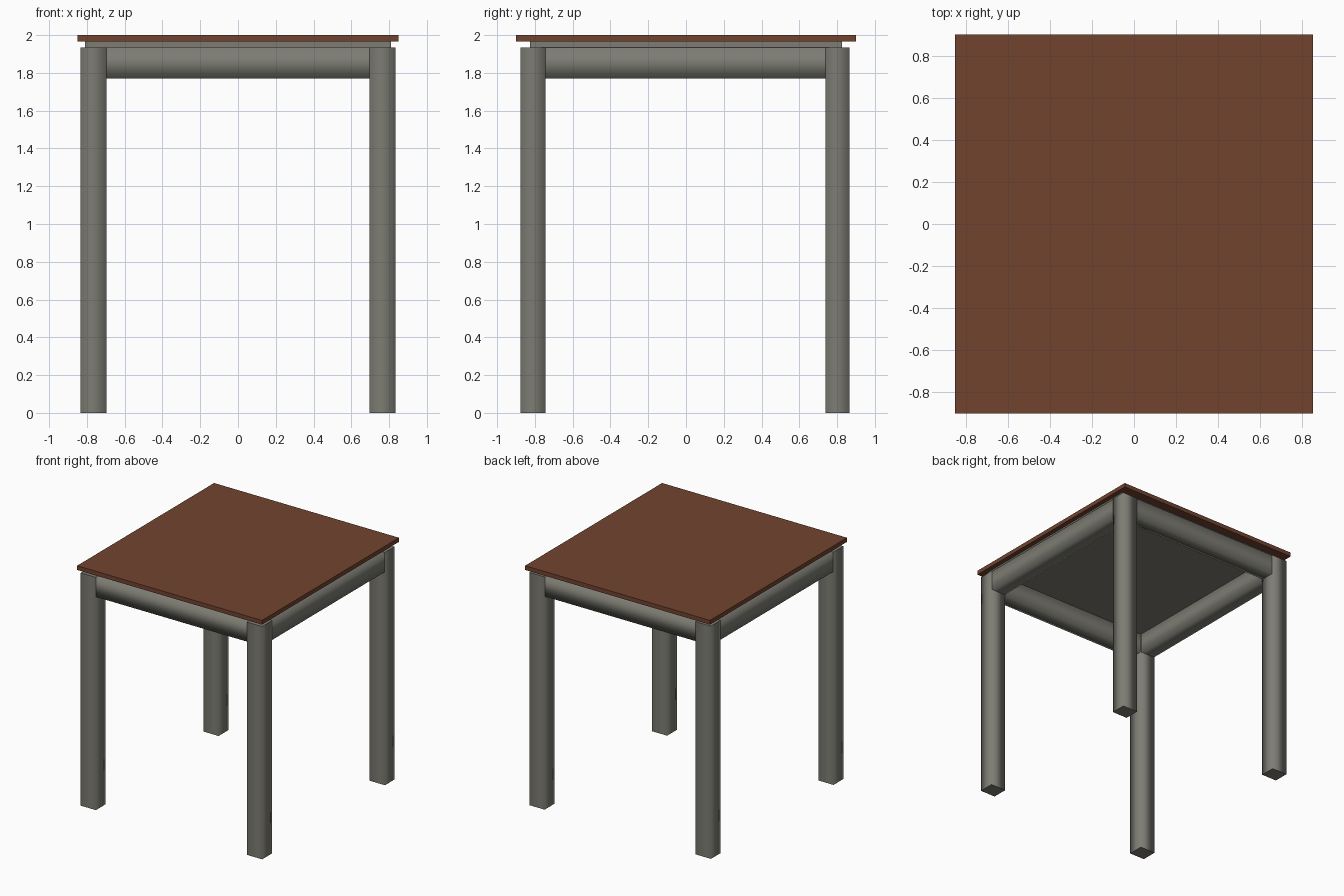
import bpy, bmesh
from mathutils import Vector

if "Cube" in bpy.data.objects:
    bpy.data.objects.remove(bpy.data.objects["Cube"])


def material(name, rgb):
    m = bpy.data.materials.new(name)
    m.diffuse_color = (*rgb, 1)
    m.use_nodes = True
    m.node_tree.nodes["Principled BSDF"].inputs["Base Color"].default_value = m.diffuse_color
    return m


BROWN = material("brown wood", (0.165, 0.057, 0.028))
GREY = material("warm grey", (0.205, 0.202, 0.172))


def box(name, lo, hi, mat, smooth_axis=None):
    """Box from corner to corner; faces around smooth_axis are smooth, caps stay flat."""
    lo, hi = Vector(lo), Vector(hi)
    bm = bmesh.new()
    bmesh.ops.create_cube(bm, size=1)
    for v in bm.verts:
        v.co = [(lo[i] + hi[i]) / 2 + v.co[i] * (hi[i] - lo[i]) for i in range(3)]
    bm.normal_update()
    if smooth_axis is not None:
        for f in bm.faces:
            f.smooth = abs(f.normal[smooth_axis]) < 0.5
    me = bpy.data.meshes.new(name)
    bm.to_mesh(me)
    bm.free()
    me.materials.append(mat)
    ob = bpy.data.objects.new(name, me)
    bpy.context.collection.objects.link(ob)
    return ob


# Table top and the thinner support panel under it
box("table_top", (-0.85, -0.9, 1.965), (0.85, 0.9, 2.0), BROWN)
box("support_panel", (-0.81, -0.825, 1.933), (0.81, 0.825, 1.965), GREY)

# Four legs
X_SPANS = {"left": (-0.835, -0.695), "right": (0.695, 0.835)}
Y_SPANS = {"front": (-0.875, -0.745), "back": (0.738, 0.865)}
for xn, (x0, x1) in X_SPANS.items():
    for yn, (y0, y1) in Y_SPANS.items():
        box(f"{yn}_{xn}_leg", (x0, y0, 0), (x1, y1, 1.935), GREY, 2)

# Apron rails between the legs
Z0, Z1 = 1.77, 1.934
for yn, (y0, y1) in Y_SPANS.items():
    box(f"{yn}_apron", (-0.7, y0 + 0.005, Z0), (0.7, y1 - 0.005, Z1), GREY, 0)
for xn, (x0, x1) in X_SPANS.items():
    box(f"{xn}_apron", (x0 + 0.005, -0.75, Z0), (x1 - 0.005, 0.745, Z1), GREY, 1)
